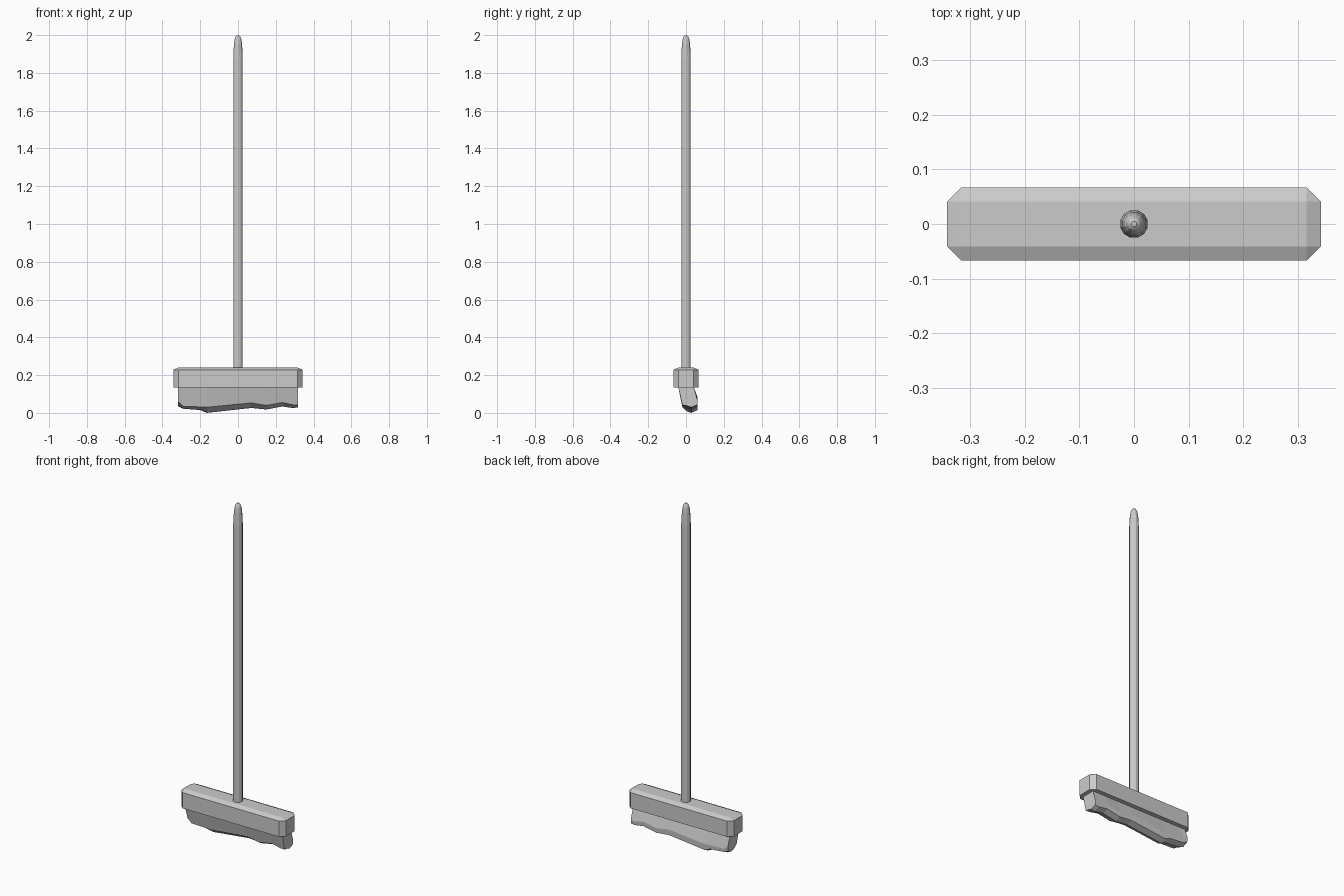
import bpy, bmesh, math

if "Cube" in bpy.data.objects:
    bpy.data.objects.remove(bpy.data.objects["Cube"], do_unlink=True)

grey = bpy.data.materials.new("light_grey")
grey.use_nodes = True
grey.diffuse_color = (0.6, 0.6, 0.6, 1)
grey.node_tree.nodes["Principled BSDF"].inputs["Base Color"].default_value = (0.6, 0.6, 0.6, 1)


def loft(name, rings):
    """Skin a list of equal-length point rings and cap both ends."""
    bm = bmesh.new()
    loops = [[bm.verts.new(p) for p in ring] for ring in rings]
    for a, b in zip(loops, loops[1:]):
        for i in range(len(a)):
            j = (i + 1) % len(a)
            bm.faces.new((a[i], a[j], b[j], b[i]))
    bm.faces.new(loops[0])
    bm.faces.new(loops[-1])
    bmesh.ops.remove_doubles(bm, verts=bm.verts, dist=0.0001)
    bmesh.ops.recalc_face_normals(bm, faces=bm.faces)
    mesh = bpy.data.meshes.new(name)
    bm.to_mesh(mesh)
    bm.free()
    mesh.materials.append(grey)
    obj = bpy.data.objects.new(name, mesh)
    bpy.context.collection.objects.link(obj)
    return obj


# Head block: chamfered corners and top rim, plain underside
def head_ring(z, cut_x, cut_y):
    hx, hy, c = 0.342, 0.067, 0.026
    return [(sx * x, sy * y, z)
            for sx, sy, flip in ((1, 1, 0), (-1, 1, 1), (-1, -1, 0), (1, -1, 1))
            for x, y in ([(hx - cut_x, hy - c), (hx - c, hy - cut_y)][::-1 if flip else 1])]


loft("broom_head", [head_ring(0.135, 0, 0), head_ring(0.228, 0, 0), head_ring(0.24, 0.026, 0.026)])


# Handle: twelve-sided pole with a rounded tip
def circle(r, z, n=12):
    turn = [2 * math.pi * (i + 0.5) / n for i in range(n)]
    return [(r * math.cos(a), r * math.sin(a), z) for a in turn]


profile = [(0.026, 0.2), (0.026, 1.88), (0.0225, 1.95), (0.018, 1.98), (0.011, 1.995), (0.005, 2.0)]
loft("handle", [circle(r, z) for r, z in profile])


# Bristles: swept-back block with a ragged lower edge (x, front edge z, lowest z)
ragged = [(-0.318, 0.06, 0.035), (-0.29, 0.035, 0.022), (-0.2, 0.032, 0.015), (-0.165, 0.03, 0.0),
          (0.07, 0.053, 0.026), (0.15, 0.04, 0.018), (0.235, 0.055, 0.034),
          (0.295, 0.042, 0.025), (0.318, 0.042, 0.03)]
loft("bristles", [[(x, -0.042, 0.14), (x, -0.019, edge), (x, 0.005, low + 0.008),
                   (x, 0.028, low), (x, 0.06, low + 0.014), (x, 0.062, edge + 0.02),
                   (x, 0.04, 0.14)] for x, edge, low in ragged])
